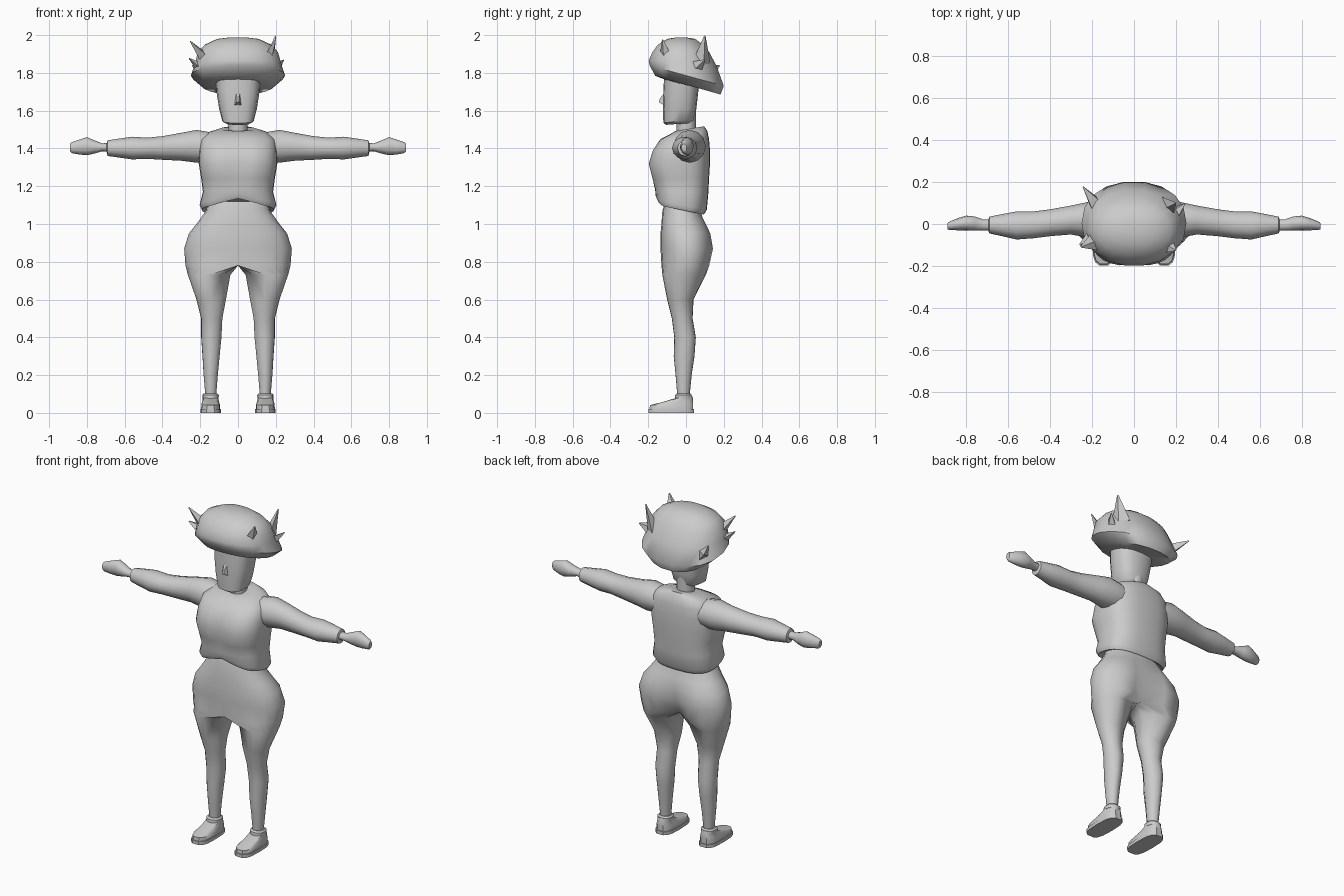
import bpy, math
from mathutils import Vector

if "Cube" in bpy.data.objects:
    bpy.data.objects.remove(bpy.data.objects["Cube"])

grey = bpy.data.materials.new("plain grey")
grey.diffuse_color = (0.6, 0.6, 0.6, 1)
grey.use_nodes = True
grey.node_tree.nodes["Principled BSDF"].inputs["Base Color"].default_value = grey.diffuse_color


def make(name, verts, faces, angle=40, mirror=False):
    me = bpy.data.meshes.new(name)
    me.from_pydata([tuple(v) for v in verts], [], faces)
    me.materials.append(grey)
    ob = bpy.data.objects.new(name, me)
    bpy.context.collection.objects.link(ob)
    bpy.ops.object.select_all(action='DESELECT')
    ob.select_set(True)
    bpy.context.view_layer.objects.active = ob
    bpy.ops.object.mode_set(mode='EDIT')
    bpy.ops.mesh.select_all(action='SELECT')
    bpy.ops.mesh.normals_make_consistent(inside=False)
    bpy.ops.object.mode_set(mode='OBJECT')
    bpy.ops.object.shade_smooth_by_angle(angle=math.radians(angle))
    if mirror:
        m = ob.modifiers.new("mirror", 'MIRROR')
        m.use_clip = True
        m.merge_threshold = 0.0005
    return ob


def loft(name, rings, angle=40, mirror=False, shape=None):
    """Skin a list of equal rings and cap both ends."""
    n = len(rings[0])
    verts = [shape(v) if shape else v for r in rings for v in r]
    faces = [(k * n + i, k * n + (i + 1) % n, (k + 1) * n + (i + 1) % n, (k + 1) * n + i)
             for k in range(len(rings) - 1) for i in range(n)]
    faces += [tuple(range(n)), tuple(range((len(rings) - 1) * n, len(rings) * n))]
    return make(name, verts, faces, angle, mirror)


def power(v, e):
    return math.copysign(abs(v) ** (2 / e), v)


def level(z, half, front, back, tilt=0, n=20, e=2.3, x=0):
    """Horizontal rounded ring; tilt lifts the back and lowers the front."""
    mid, ry = (front + back) / 2, (back - front) / 2
    out = []
    for i in range(n):
        a = 2 * math.pi * i / n
        c, s = power(math.cos(a), e), power(math.sin(a), e)
        out.append(Vector((x + half * c, mid + ry * s, z + tilt * s)))
    return out


def upright(x, lo, hi, front, back, n=12):
    """Ring across the arm."""
    return [Vector((x, (front + back) / 2 + (back - front) / 2 * math.cos(2 * math.pi * i / n),
                    (lo + hi) / 2 + (hi - lo) / 2 * math.sin(2 * math.pi * i / n))) for i in range(n)]


# Trousers: open half rings at the hips, closed rings once the legs part
OUT, INN = 11, 4
hips = [  # z, inner x, outer x, front y, back y, cleft depth
    (1.12, 0, .155, -.11, .06, 0), (1.07, 0, .17, -.125, .075, 0), (1.0, 0, .22, -.13, .11, .01),
    (.95, 0, .26, -.135, .135, .03), (.87, 0, .285, -.135, .15, .055), (.78, 0, .278, -.13, .13, .07),
    (.73, .035, .265, -.125, .105, 0), (.6, .06, .22, -.10, .04, 0), (.5, .08, .195, -.075, .035, 0),
    (.4, .085, .195, -.062, .052, 0), (.3, .095, .188, -.065, .045, 0), (.2, .105, .182, -.055, .03, 0),
    (.08, .115, .172, -.045, .018, 0)]
CROTCH = 5
verts, faces = [], []
for k, (z, xi, xo, f, b, cleft) in enumerate(hips):
    mid, ry = (f + b) / 2, (b - f) / 2
    legw = (xo - xi) / 2
    for i in range(OUT):
        a = math.pi * i / (OUT - 1)
        c, s = -math.cos(a), math.sin(a)
        if k <= CROTCH:
            x, y = xo * s ** .85, mid + ry * power(c, 2.3)
            if c > 0:
                y -= cleft * max(0, 1 - x / (.4 * xo)) ** 1.5
        else:
            x, y = xi + legw + legw * s, mid + ry * c
        verts.append((x, y, z))
    y0, y1 = verts[-1][1], verts[-OUT][1]
    for i in range(INN):
        t = (i + 1) / (INN + 1)
        a = math.pi * t
        if k <= CROTCH:
            verts.append((0, y0 + (y1 - y0) * t, z))
        else:
            verts.append((xi + legw - legw * math.sin(a), mid + ry * math.cos(a), z))
N = OUT + INN
for k in range(len(hips) - 1):
    for i in range(OUT - 1 if k < CROTCH else N):
        j = (i + 1) % N
        faces.append((k * N + i, k * N + j, (k + 1) * N + j, (k + 1) * N + i))
legs = make("trousers", verts, faces, 60, True)
# Remove the unused inner points above the crotch
used = {i for f in legs.data.polygons for i in f.vertices}
import bmesh
bm = bmesh.new()
bm.from_mesh(legs.data)
bmesh.ops.delete(bm, geom=[v for v in bm.verts if v.index not in used], context='VERTS')
bm.to_mesh(legs.data)
bm.free()

# Shoes with flat soles and ankle cuffs
loft("shoe_sole", [level(z, .054, -.2, .045, n=14, e=3.2, x=.145) for z in (0, .02)], 35, True)
loft("shoe_upper", [level(.02, .05, -.195, .04, n=14, e=3, x=.145),
                    level(.045, .049, -.193, .04, .004, n=14, e=3, x=.145),
                    level(.068, .042, -.13, .038, .012, n=14, e=2.5, x=.145),
                    level(.085, .042, -.06, .032, .008, n=14, x=.145)], 40, True)
loft("ankle_cuff", [level(.075, .042, -.06, .032, n=14, x=.145),
                    level(.095, .044, -.058, .03, n=14, x=.145),
                    level(.103, .036, -.048, .022, n=14, x=.145)], 35, True)


# Jacket with an open front panel and an arched hem
def jacket_shape(v):
    v = v.copy()
    if v.y < -.06 and 1.2 < v.z < 1.45 and abs(v.x) < .05:
        v.y += .018
    if v.y < -.05 and v.z < 1.15:
        v.z += .035 * max(0, 1 - abs(v.x) / .15)
    return v


loft("jacket", [level(z, w, f, b, t, n=28, e=e) for z, w, f, b, t, e in (
    (1.09, .15, -.12, .07, -.02, 2.5), (1.075, .19, -.15, .095, -.025, 2.7),
    (1.10, .203, -.162, .11, -.025, 2.7), (1.17, .186, -.163, .118, -.01, 2.7),
    (1.24, .195, -.18, .122, 0, 2.7), (1.32, .208, -.2, .127, 0, 2.7),
    (1.39, .205, -.178, .127, 0, 2.7), (1.45, .195, -.135, .122, 0, 2.7),
    (1.485, .155, -.085, .112, .01, 2.5), (1.505, .09, -.055, .095, .012, 2.2),
    (1.50, .06, -.04, .06, .01, 2))], 45, shape=jacket_shape)

# Sleeves and hands
loft("sleeve", [upright(*r) for r in (
    (.14, 1.33, 1.485, -.06, .10), (.22, 1.325, 1.498, -.065, .105), (.3, 1.335, 1.483, -.05, .088),
    (.4, 1.34, 1.465, -.058, .07), (.48, 1.345, 1.457, -.068, .06), (.56, 1.342, 1.462, -.074, .06),
    (.63, 1.352, 1.452, -.058, .047), (.69, 1.36, 1.443, -.045, .035),
    (.695, 1.38, 1.428, -.035, .022))], 45, True)
loft("hand", [upright(*r) for r in (
    (.68, 1.382, 1.43, -.032, .02), (.72, 1.385, 1.427, -.032, .022), (.76, 1.373, 1.443, -.032, .036),
    (.80, 1.364, 1.46, -.03, .04), (.84, 1.368, 1.447, -.03, .028), (.88, 1.375, 1.433, -.029, .012),
    (.89, 1.385, 1.425, -.025, .004))], 45, True)

# Neck, head and nose
loft("neck", [level(z, .05, -.05, .052, n=12, e=2) for z in (1.47, 1.6)])
loft("head", [level(z, w, f, b, t, n=16, e=2.6) for z, w, f, b, t in (
    (1.53, .06, -.105, .03, .005), (1.545, .083, -.12, .045, .01), (1.61, .1, -.122, .055, 0),
    (1.70, .114, -.12, .065, 0), (1.80, .12, -.115, .075, 0))], 45)
loft("nose", [[Vector(p) for p in r] for r in (
    ((-.022, -.11, 1.625), (.022, -.11, 1.625), (.012, -.11, 1.7), (-.012, -.11, 1.7)),
    ((-.007, -.145, 1.645), (.007, -.145, 1.645), (.004, -.138, 1.665), (-.004, -.138, 1.665)))], 60)

# Hair: wide tilted mop, lower at the back, with pointed tufts
loft("hair", [level(z, w, f, b, t, n=18, e=2.2) for z, w, f, b, t in (
    (1.74, .10, -.10, .07, -.02), (1.735, .19, -.165, .185, -.05), (1.785, .25, -.195, .203, -.055),
    (1.85, .228, -.2, .165, -.015), (1.91, .212, -.18, .125, 0), (1.95, .175, -.15, .09, 0),
    (1.98, .11, -.10, .05, 0), (1.988, .04, -.05, 0, 0))], 50)
tufts = [((.16, .08, 1.85), (.2, .1, 2.0), .055), ((-.17, -.08, 1.87), (-.255, -.11, 1.97), .055),
         ((.15, -.1, 1.86), (.2, -.125, 1.98), .05), ((-.18, .09, 1.8), (-.245, .18, 1.84), .055),
         ((.19, .04, 1.82), (.245, .1, 1.87), .05), ((-.19, -.06, 1.82), (-.262, -.1, 1.88), .05)]
for base, tip, r in tufts:
    base, tip = Vector(base), Vector(tip)
    d = (tip - base).normalized()
    u = d.cross(Vector((base.x, base.y, 0))).normalized()
    v = d.cross(u)
    ring = [base + u * r, base + v * r * .6, base - u * r, base - v * r * .6]
    loft("hair_tuft", [ring, [tip + (p - base) * .08 - d * .004 for p in ring]], 30)
